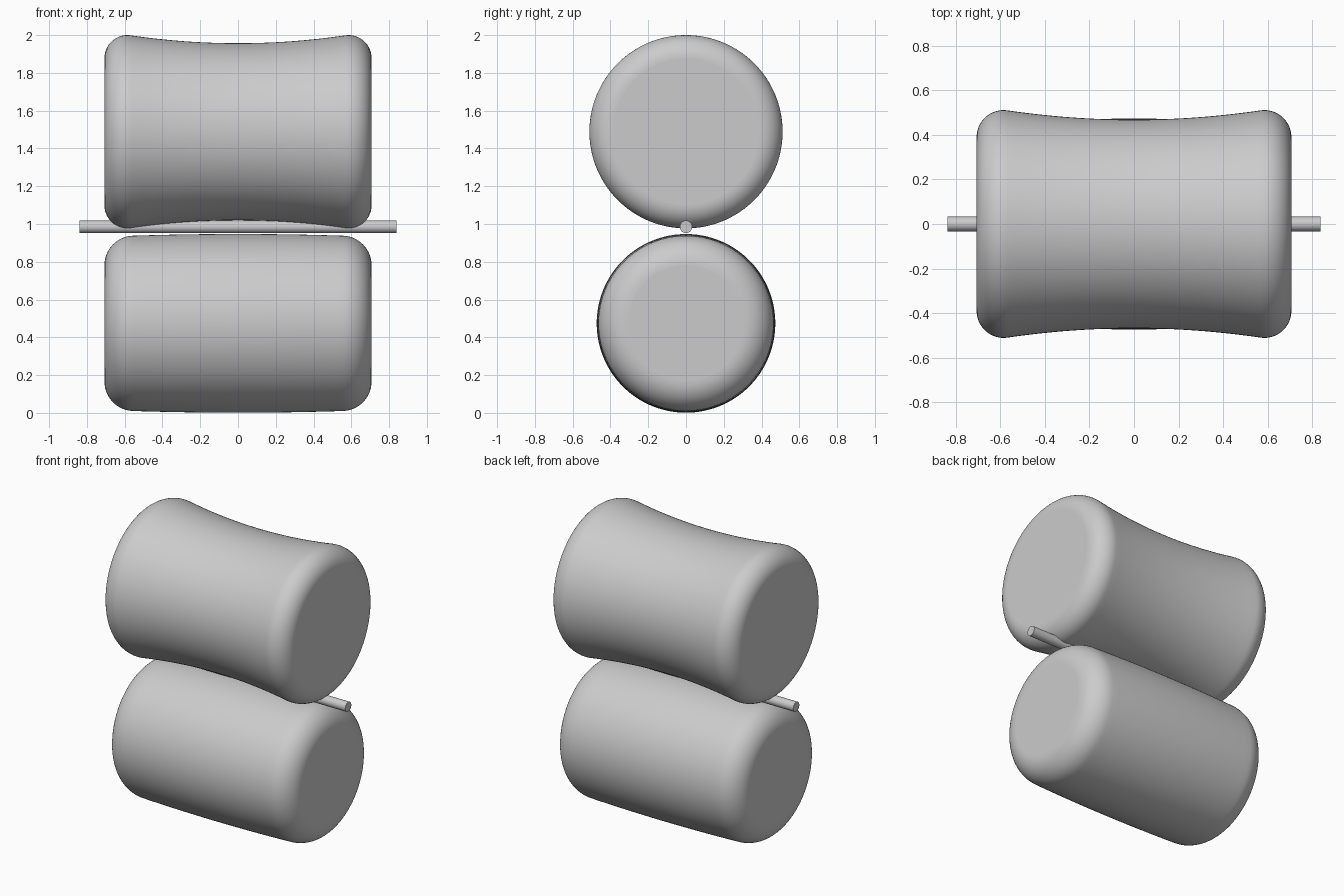
import bpy, bmesh, math
from mathutils import Vector

default = bpy.data.objects.get("Cube")
if default:
    bpy.data.objects.remove(default, do_unlink=True)

GREY = (0.6, 0.6, 0.6, 1.0)
mat = bpy.data.materials.new("plain grey")
mat.use_nodes = True
mat.diffuse_color = GREY
mat.node_tree.nodes["Principled BSDF"].inputs["Base Color"].default_value = GREY


def half_profile(half_length, cap_radius, fillet, mid_radius, tilt):
    """(x, radius) points from the end cap, round the fillet, to the middle."""
    steps = 14
    sweep = math.radians(90 + tilt)
    points = []
    for i in range(steps + 1):
        a = sweep * i / steps
        points.append((half_length - fillet + fillet * math.cos(a),
                       cap_radius + fillet * math.sin(a)))
    x_end, r_end = points[-1]
    for i in range(1, steps + 1):
        t = 1 - i / steps
        points.append((x_end * t, mid_radius + (r_end - mid_radius) * t * t))
    return points


def turned(name, half, z, segments):
    """Mirror a half profile and turn it round the x axis."""
    profile = half + [(-x, r) for x, r in reversed(half) if x > 1e-6]
    bm = bmesh.new()
    verts = [bm.verts.new((x, 0, r)) for x, r in profile]
    edges = [bm.edges.new(pair) for pair in zip(verts, verts[1:])]
    bmesh.ops.spin(bm, geom=verts + edges, cent=(0, 0, 0), axis=(1, 0, 0),
                   angle=math.tau, steps=segments, use_merge=True)
    bmesh.ops.remove_doubles(bm, verts=bm.verts, dist=1e-5)
    bmesh.ops.holes_fill(bm, edges=[e for e in bm.edges if e.is_boundary], sides=0)
    bmesh.ops.recalc_face_normals(bm, faces=bm.faces)
    for face in bm.faces:
        face.smooth = len(face.verts) <= 4
    mesh = bpy.data.meshes.new(name)
    bm.to_mesh(mesh)
    bm.free()
    mesh.materials.append(mat)
    obj = bpy.data.objects.new(name, mesh)
    obj.location = Vector((0, 0, z))
    bpy.context.collection.objects.link(obj)
    return obj


# Waisted upper roller, slightly crowned lower roller
turned("upper_roller", half_profile(0.707, 0.39, 0.1215, 0.4685, 8.3), 1.4885, 128)
turned("lower_roller", half_profile(0.707, 0.308, 0.156, 0.473, -1.8), 0.474, 128)

# Thin rod pinched between the rollers
turned("rod", [(0.838, 0.033), (0.0, 0.033)], 0.985, 48)
